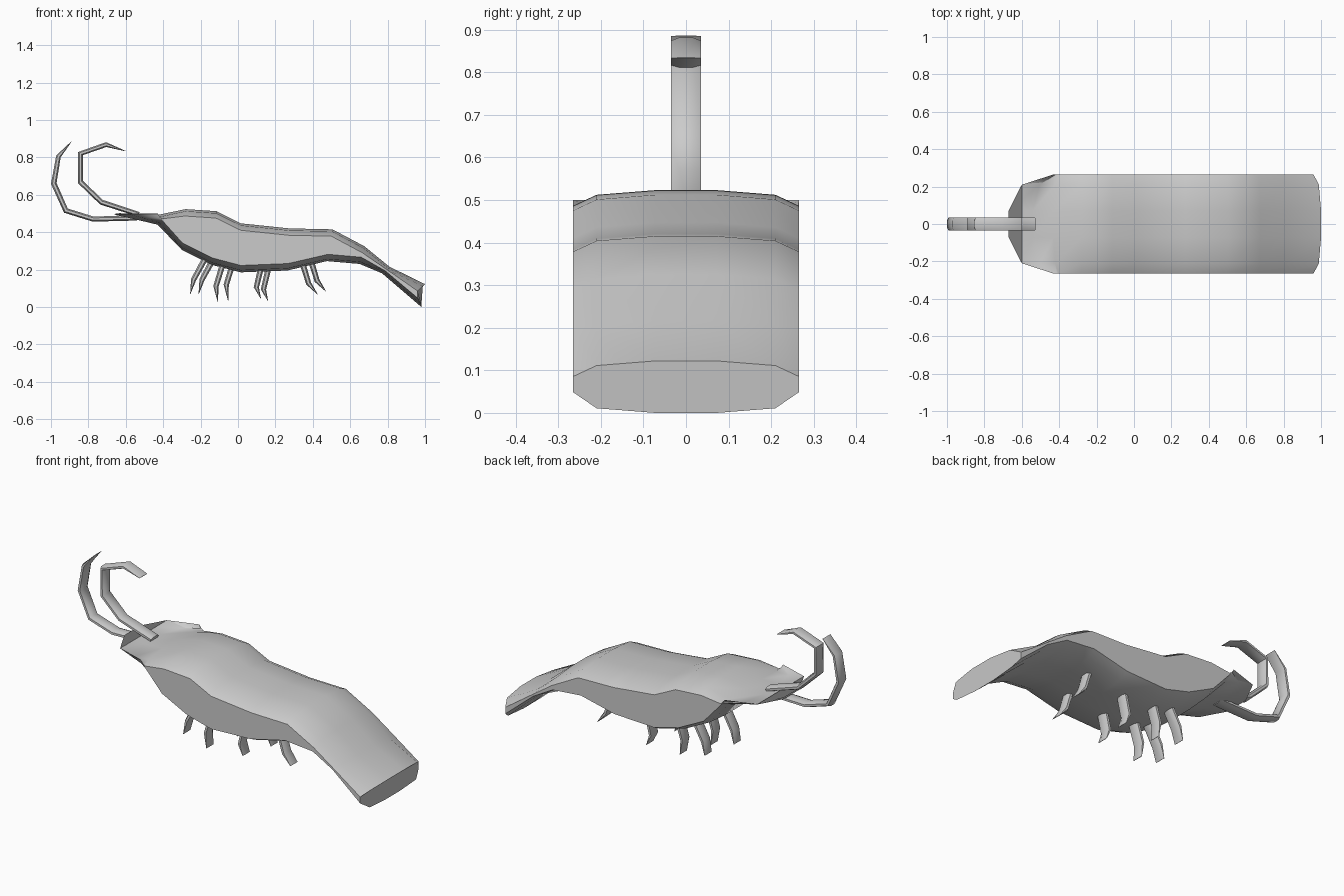
import bpy, bmesh, math
from mathutils import Vector

if "Cube" in bpy.data.objects:
    bpy.data.objects.remove(bpy.data.objects["Cube"])

shell = bpy.data.materials.new("shell_grey")
shell.diffuse_color = (0.6, 0.6, 0.6, 1)
shell.use_nodes = True
shell.node_tree.nodes["Principled BSDF"].inputs["Base Color"].default_value = shell.diffuse_color


def loft(name, rings):
    """Skin equal-length closed rings, cap both ends and shade smooth."""
    bm = bmesh.new()
    vs = [[bm.verts.new(p) for p in ring] for ring in rings]
    n = len(vs[0])
    for a, b in zip(vs, vs[1:]):
        for i in range(n):
            j = (i + 1) % n
            bm.faces.new((a[i], a[j], b[j], b[i]))
    bm.faces.new(vs[0])
    bm.faces.new(vs[-1])
    bmesh.ops.remove_doubles(bm, verts=bm.verts, dist=1e-5)
    bmesh.ops.recalc_face_normals(bm, faces=bm.faces)
    me = bpy.data.meshes.new(name)
    bm.to_mesh(me)
    bm.free()
    me.materials.append(shell)
    ob = bpy.data.objects.new(name, me)
    bpy.context.collection.objects.link(ob)
    bpy.context.view_layer.objects.active = ob
    ob.select_set(True)
    bpy.ops.object.shade_smooth_by_angle(angle=math.radians(60))
    ob.select_set(False)
    return ob


# Body: paired back and belly points (x, z, x, z) from head to tail
stations = [
    (-.67, .503, -.67, .495), (-.54, .488, -.54, .466), (-.43, .492, -.43, .44),
    (-.28, .523, -.30, .305), (-.115, .512, -.14, .225), (.015, .447, .015, .185),
    (.275, .42, .265, .195), (.505, .415, .475, .245), (.675, .325, .65, .23),
    (.81, .215, .77, .18), (1.0, .122, .98, .0),
]
# Lateral columns: y, inset from the outline, head limit, tail limit
columns = [(.072, 0, -.67, 1.0), (.21, .011, -.60, .988), (.265, .037, -.43, .96)]


def body_point(st, y, inset, lo, hi, top):
    t, b = Vector((st[0], st[1])), Vector((st[2], st[3]))
    p, q = (t, b) if top else (b, t)
    d = q - p
    p = p + d.normalized() * min(inset, d.length * .4)
    x = p.x
    # compress the head columns so the snout is rounded in plan
    if x < -.40:
        x = lo + (x + .67) / .27 * (-.40 - lo)
    z = p.y
    if x > .9:
        z += .012 * (hi < .97) * (not top)
    return (min(x, hi), y, z)


rings = []
for st in stations:
    up = [body_point(st, *c, True) for c in columns]
    dn = [body_point(st, *c, False) for c in columns]
    half = up + dn[::-1]
    rings.append(half + [(x, -y, z) for x, y, z in half[::-1]])
loft("body", rings)


def ribbon(name, path, radii, y0, half_w):
    """Flattened round strip following a path in the xz plane."""
    pts = [Vector((x, 0, z)) for x, z in path]
    sect = [(.5, 1), (1, .45), (1, -.45), (.5, -1), (-.5, -1), (-1, -.45), (-1, .45), (-.5, 1)]
    out = []
    for i, p in enumerate(pts):
        d = (pts[min(i + 1, len(pts) - 1)] - pts[max(i - 1, 0)]).normalized()
        nrm = Vector((-d.z, 0, d.x))
        out.append([p + nrm * (radii[i] * v) + Vector((0, y0 + half_w * u, 0)) for u, v in sect])
    return loft(name, out)


# Antennae
ant_r = [.013, .014, .015, .015, .013, .001]
ribbon("lower_antenna", [(-.54, .475), (-.775, .47), (-.92, .515), (-.985, .66),
                         (-.96, .805), (-.89, .885)], ant_r, 0, .035)
ribbon("upper_antenna", [(-.53, .495), (-.73, .56), (-.842, .668), (-.842, .82),
                         (-.705, .868), (-.6, .833)], ant_r, 0, .035)

# Legs: hip, knee and tip, near leg of each pair; the far one is shifted along x
legs = [
    ([(-.17, .27), (-.238, .145), (-.255, .07)], .045, .0),
    ([(-.075, .25), (-.118, .11), (-.108, .027)], .055, .008),
    ([(.13, .24), (.098, .105), (.122, .045)], .038, -.012),
    ([(.34, .25), (.378, .125), (.425, .068)], .045, .015),
]
for i, (path, dx, dz) in enumerate(legs):
    ribbon(f"leg_right_{i + 1}", path, [.016, .014, .001], -.1, .032)
    ribbon(f"leg_left_{i + 1}", [(x + dx, z + dz) for x, z in path], [.016, .014, .001], .1, .032)
